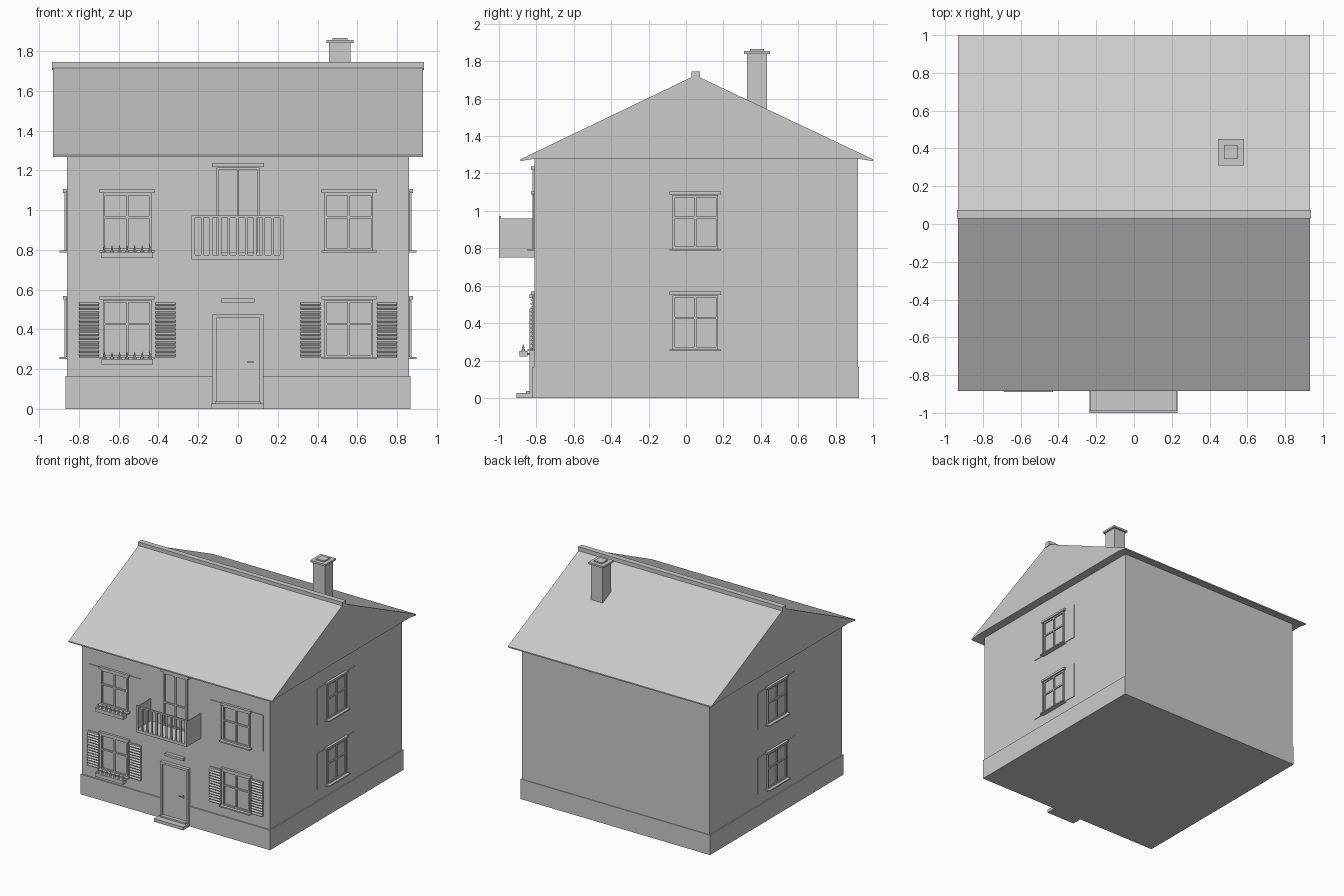
import bpy
import bmesh
import math
from mathutils import Matrix, Vector

cube = bpy.data.objects.get("Cube")
if cube:
    bpy.data.objects.remove(cube)

# One plain grey for the whole house
grey = bpy.data.materials.new("plain_grey")
grey.use_nodes = True
colour = (0.6, 0.6, 0.6, 1)
grey.diffuse_color = colour
grey.node_tree.nodes["Principled BSDF"].inputs["Base Color"].default_value = colour


def finish(name, bm, matrix=Matrix()):
    bmesh.ops.recalc_face_normals(bm, faces=bm.faces)
    mesh = bpy.data.meshes.new(name)
    bm.to_mesh(mesh)
    bm.free()
    mesh.materials.append(grey)
    obj = bpy.data.objects.new(name, mesh)
    obj.matrix_world = matrix
    bpy.context.collection.objects.link(obj)
    return obj


def add_box(bm, x, y, z, tilt=0):
    """Add a box given by its ranges, optionally tilted about its own x axis."""
    size = Vector((x[1] - x[0], y[1] - y[0], z[1] - z[0]))
    centre = Vector((sum(x), sum(y), sum(z))) / 2
    place = Matrix.Translation(centre) @ Matrix.Rotation(tilt, 4, "X") @ Matrix.Diagonal((*size, 1))
    bmesh.ops.create_cube(bm, size=1, matrix=place)


def boxes(name, parts, matrix=Matrix()):
    bm = bmesh.new()
    for part in parts:
        add_box(bm, *part)
    return finish(name, bm, matrix)


def prism(name, profile, half_length):
    """Extrude a y-z profile along x."""
    bm = bmesh.new()
    face = bm.faces.new([bm.verts.new((-half_length, y, z)) for y, z in profile])
    moved = bmesh.ops.extrude_face_region(bm, geom=[face])["geom"]
    verts = [v for v in moved if isinstance(v, bmesh.types.BMVert)]
    bmesh.ops.translate(bm, verts=verts, vec=(2 * half_length, 0, 0))
    return finish(name, bm)


# Body, plinth and roof
FRONT, BACK, SIDE, MIDDLE = -0.81, 0.92, 0.86, 0.05
boxes("walls", [((-SIDE, SIDE), (FRONT, BACK), (0.1, 1.28))])
boxes("plinth", [((-0.868, 0.868), (-0.82, 0.925), (0, 0.165))])
prism("roof", [(-0.885, 1.266), (-0.885, 1.276), (MIDDLE, 1.725), (1, 1.276),
               (1, 1.266), (BACK, 1.279), (FRONT, 1.279)], 0.932)
boxes("ridge_cap", [((-0.937, 0.937), (0.03, 0.075), (1.705, 1.745))])

# Chimney: shaft, cap and pot
chimney = []
for half, low, high in ((0.054, 1.5, 1.84), (0.069, 1.84, 1.855), (0.037, 1.855, 1.865)):
    chimney.append(((-half, half), (-half, half), (low, high)))
boxes("chimney", chimney, Matrix.Translation((0.513, 0.38, 0)))


def window_parts(half, low, high, bar):
    """Frame, glazing bars and pane; the wall is y = 0 and outside is -y."""
    w = 0.012
    out = (-0.012, 0.01)
    return [
        ((-half, half), (-0.003, 0.01), (low, high)),
        ((-half, w - half), out, (low, high)),
        ((half - w, half), out, (low, high)),
        ((-half, half), out, (low, low + w)),
        ((-half, half), out, (high - w, high)),
        ((-w / 2, w / 2), out, (low, high)),
        ((-half, half), out, (bar - w / 2, bar + w / 2)),
    ]


def add_window(name, matrix, louvred=False):
    """Window with hood, sill and a pair of shutters, standing on its sill."""
    boxes(name + "_frame", window_parts(0.122, 0, 0.288, 0.167), matrix)
    boxes(name + "_hood", [((-0.138, 0.138), (-0.02, 0), (0.29, 0.308))], matrix)
    boxes(name + "_sill", [((-0.138, 0.138), (-0.037, 0), (-0.01, 0))], matrix)
    for side, label in ((-1, "right"), (1, "left")):
        span = sorted((side * 0.142, side * 0.243))
        if louvred:
            count = 13
            slats = [(span, (-0.022, -0.006), (h, h + 0.009), math.radians(30))
                     for h in (0.003 + 0.28 * i / count for i in range(count))]
            slats.append((span, (-0.006, 0), (0, 0.285)))
            boxes(f"{name}_{label}_louvred_shutter", slats, matrix)
        else:
            boxes(f"{name}_{label}_shutter", [(span, (-0.005, 0), (0, 0.3))], matrix)


def add_flower_box(name, matrix):
    """Planter below the sill with a row of pointed plants."""
    boxes(name, [
        ((-0.13, 0.13), (-0.08, -0.038), (-0.038, -0.008)),
        ((-0.11, 0.11), (-0.04, 0), (-0.03, -0.02)),
    ], matrix)
    bm = bmesh.new()
    for i in range(7):
        for radius, top, height in ((0.012, 0.003, 0.028), (0.007, 0.018, 0.022)):
            spot = Matrix.Translation(((i - 3) * 0.038, -0.06, top))
            bmesh.ops.create_cone(bm, cap_ends=True, segments=6, radius1=radius,
                                  radius2=0, depth=height, matrix=spot)
    finish(name + "_plants", bm, matrix)


# Windows on the front and on both gable walls
for floor, height in (("lower", 0.26), ("upper", 0.797)):
    for side, label in ((-1, "right"), (1, "left")):
        front = Matrix.Translation((side * 0.558, FRONT, height))
        add_window(f"{floor}_front_{label}_window", front, floor == "lower")
        if side < 0:
            add_flower_box(f"{floor}_flower_box", front)
        gable = Matrix.Translation((side * SIDE, MIDDLE, height))
        gable = gable @ Matrix.Rotation(side * math.pi / 2, 4, "Z")
        add_window(f"{floor}_{label}_gable_window", gable)

on_front = Matrix.Translation((0, FRONT, 0))

# Balcony door
boxes("balcony_door", window_parts(0.108, 0.775, 1.215, 0.967), on_front)
boxes("balcony_door_hood", [((-0.13, 0.13), (-0.02, 0), (1.218, 1.237))], on_front)

# Balcony: floor, solid sides, rail and balusters
balcony = Matrix.Translation((-0.003, FRONT, 0))
HALF, REACH = 0.232, -0.19
boxes("balcony_floor", [((-HALF, HALF), (REACH, 0), (0.752, 0.775))], balcony)
boxes("balcony_sides", [
    ((-HALF, 0.006 - HALF), (REACH, 0), (0.76, 0.96)),
    ((HALF - 0.006, HALF), (REACH, 0), (0.76, 0.96)),
], balcony)
boxes("balcony_rail", [((-HALF, HALF), (REACH, REACH + 0.012), (0.96, 0.972))], balcony)
count = 11
boxes("balusters", [((x - 0.007, x + 0.007), (REACH, REACH + 0.01), (0.77, 0.965))
                    for x in (HALF * 0.95 * (2 * i / (count - 1) - 1) for i in range(count))],
      balcony)

# Entrance: surround, door leaf, handle, steps and lintel
boxes("door_surround", [
    ((-0.128, -0.108), (-0.027, 0), (0, 0.477)),
    ((0.108, 0.128), (-0.027, 0), (0, 0.477)),
    ((-0.128, 0.128), (-0.027, 0), (0.458, 0.477)),
], on_front)
boxes("door", [((-0.108, 0.108), (-0.015, 0), (0.02, 0.46))], on_front)
boxes("door_handle", [
    ((0.071, 0.081), (-0.02, -0.01), (0.22, 0.245)),
    ((0.045, 0.08), (-0.032, -0.026), (0.232, 0.238)),
    ((0.074, 0.08), (-0.032, -0.015), (0.232, 0.238)),
], on_front)
boxes("doorstep", [
    ((-0.135, 0.132), (-0.095, 0), (0, 0.026)),
    ((-0.115, 0.115), (-0.045, 0), (0.026, 0.038)),
], on_front)
boxes("door_lintel", [((-0.085, 0.082), (-0.028, 0), (0.534, 0.555))], on_front)
